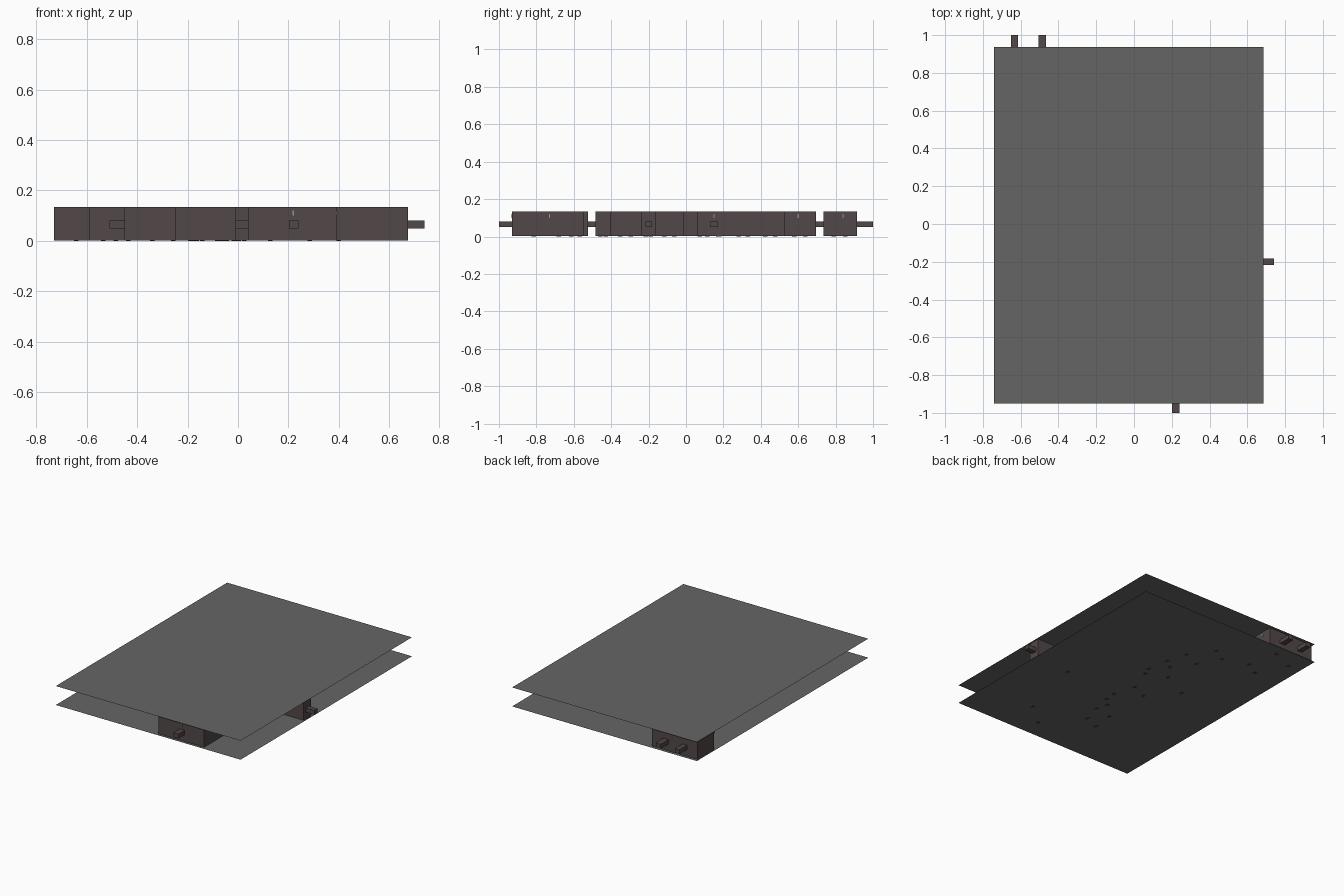
import bpy, bmesh

if "Cube" in bpy.data.objects:
    bpy.data.objects.remove(bpy.data.objects["Cube"])

def mat(name, rgb):
    m = bpy.data.materials.new(name)
    m.diffuse_color = (*rgb, 1)
    m.use_nodes = True
    m.node_tree.nodes["Principled BSDF"].inputs["Base Color"].default_value = m.diffuse_color
    return m

GREY = mat("slab_grey", (0.13, 0.13, 0.13))
WALL = mat("wall_brown", (0.085, 0.065, 0.065))
RUST = mat("rust_brown", (0.13, 0.045, 0.025))
LAMP = mat("lamp_grey", (0.3, 0.3, 0.3))
TOP = 0.134

def finish(name, bm, material):
    me = bpy.data.meshes.new(name)
    bm.to_mesh(me)
    bm.free()
    me.materials.append(material)
    ob = bpy.data.objects.new(name, me)
    bpy.context.collection.objects.link(ob)
    return ob

def box(name, x0, x1, y0, y1, z0, z1, material):
    bm = bmesh.new()
    bmesh.ops.create_cube(bm, size=1)
    for v in bm.verts:
        v.co = (x1 if v.co.x > 0 else x0, y1 if v.co.y > 0 else y0, z1 if v.co.z > 0 else z0)
    return finish(name, bm, material)

# Floor and ceiling slabs: single flat sheets
for name, z in (("floor_slab", 0.002), ("ceiling_slab", TOP)):
    bm = bmesh.new()
    bm.faces.new([bm.verts.new(p) for p in
                  ((-0.74, -0.95, z), (0.685, -0.95, z), (0.685, 0.937, z), (-0.74, 0.937, z))])
    finish(name, bm, GREY)

# Rooms and corridors as x0, x1, y0, y1; touching rooms merge
rooms = [
    (-0.73, -0.38, 0.735, 0.915),
    (-0.59, -0.37, 0.53, 0.695),
    (-0.31, -0.10, 0.53, 0.695),
    (-0.24, 0.04, 0.38, 0.53),
    (-0.10, 0.04, 0.24, 0.38),
    (-0.45, -0.01, -0.01, 0.27),
    (-0.01, 0.04, 0.06, 0.24),
    (-0.24, 0.02, -0.16, -0.01),
    (-0.24, 0.675, -0.24, -0.16),
    (-0.10, 0.02, -0.40, -0.24),
    (-0.25, 0.04, -0.485, -0.40),
    (-0.25, -0.01, -0.65, -0.525),
    (0.04, 0.39, -0.93, -0.545),
]
xs = sorted({v for r in rooms for v in r[:2]})
ys = sorted({v for r in rooms for v in r[2:]})

def inside(i, j):
    if not (0 <= i < len(xs) - 1 and 0 <= j < len(ys) - 1):
        return False
    cx, cy = (xs[i] + xs[i + 1]) / 2, (ys[j] + ys[j + 1]) / 2
    return any(a < cx < b and c < cy < d for a, b, c, d in rooms)

# Walls stand wherever room meets empty ground
bm = bmesh.new()
def wall(a, b):
    bm.faces.new([bm.verts.new(p) for p in ((*a, 0.002), (*b, 0.002), (*b, TOP), (*a, TOP))])
for i in range(len(xs) - 1):
    for j in range(len(ys) - 1):
        if inside(i, j):
            x0, x1, y0, y1 = xs[i], xs[i + 1], ys[j], ys[j + 1]
            if not inside(i, j - 1): wall((x0, y0), (x1, y0))
            if not inside(i + 1, j): wall((x1, y0), (x1, y1))
            if not inside(i, j + 1): wall((x1, y1), (x0, y1))
            if not inside(i - 1, j): wall((x0, y1), (x0, y0))
bmesh.ops.remove_doubles(bm, verts=bm.verts, dist=0.0005)
bmesh.ops.dissolve_limit(bm, angle_limit=0.01, verts=bm.verts, edges=bm.edges)
finish("room_walls", bm, WALL)

# Duct stubs leaving the building, and ducts joining rooms
ducts = {
    "back_duct_left": (-0.65, -0.614, 0.91, 1.0),
    "back_duct_right": (-0.505, -0.467, 0.91, 1.0),
    "right_duct": (0.67, 0.74, -0.217, -0.182),
    "front_duct": (0.202, 0.24, -1.0, -0.925),
    "link_duct_north": (-0.50, -0.46, 0.68, 0.76),
    "link_duct_mid": (-0.37, -0.31, 0.595, 0.635),
    "link_duct_west": (-0.51, -0.45, 0.11, 0.15),
    "link_duct_east": (0.03, 0.10, 0.13, 0.17),
    "link_duct_south": (-0.15, -0.11, -0.55, -0.485),
    "link_duct_low": (-0.01, 0.04, -0.62, -0.58),
}
for name, d in ducts.items():
    box(name, *d, 0.05, 0.08, WALL)

# Small lamp strips high on the walls
for k, (x, y) in enumerate([(0.22, -0.931), (0.391, -0.73), (-0.099, 0.60), (-0.379, 0.84), (0.041, 0.15)]):
    box(f"wall_lamp_{k}", x - 0.003, x + 0.003, y - 0.003, y + 0.003, 0.10, 0.12, LAMP)

# Low crates on the room floors
for k, (a, b, c, d) in enumerate(rooms):
    for s, t in ((0.25, 0.3), (0.7, 0.65)):
        x, y = a + (b - a) * s, c + (d - c) * t
        box(f"crate_{k}_{int(s * 100)}", x - 0.009, x + 0.009, y - 0.012, y + 0.012, 0, 0.018, RUST)
